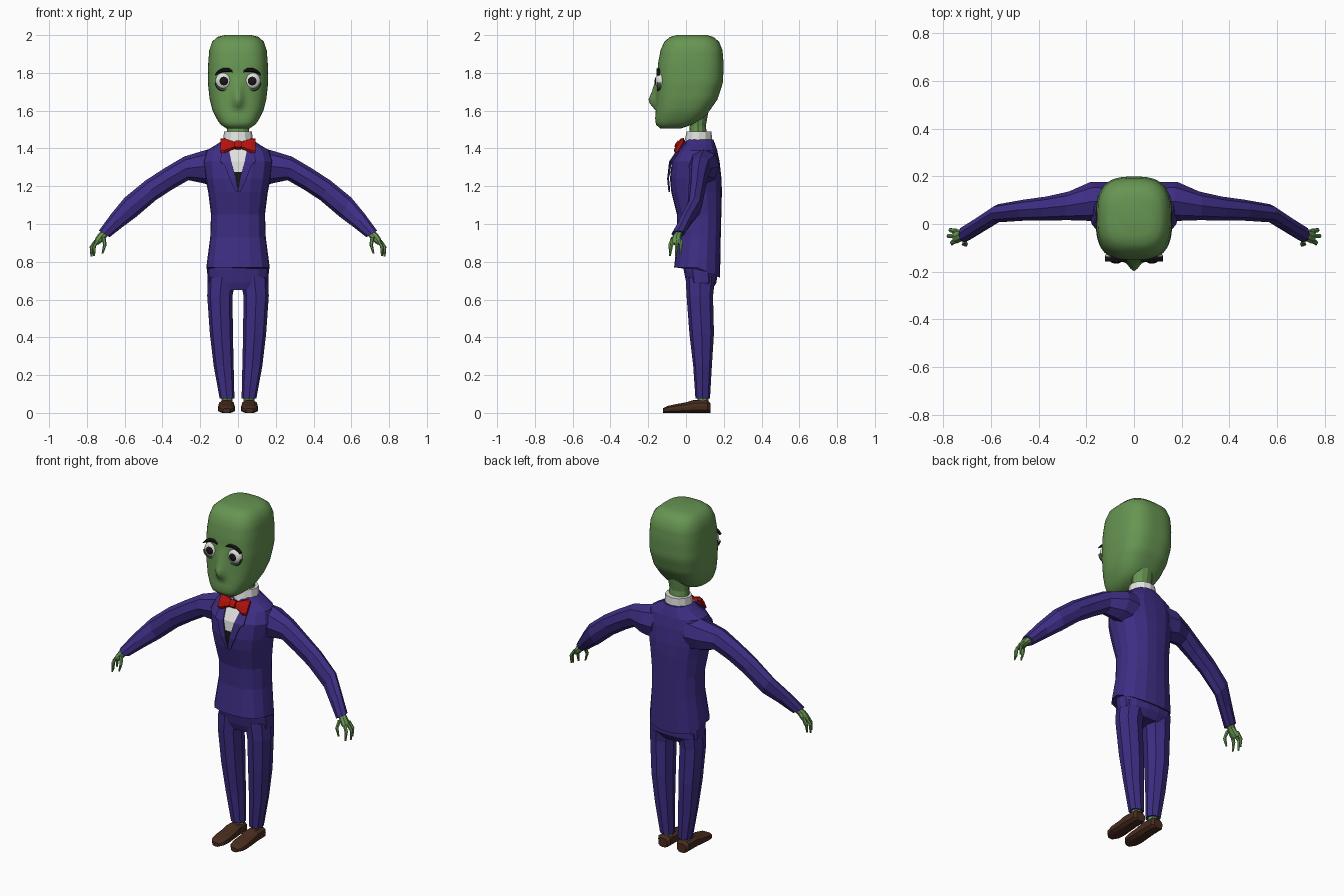
import bpy, bmesh, math
from mathutils import Vector as V

if "Cube" in bpy.data.objects:
    bpy.data.objects.remove(bpy.data.objects["Cube"])


def material(name, rgb):
    m = bpy.data.materials.new(name)
    m.diffuse_color = (*rgb, 1)
    m.use_nodes = True
    m.node_tree.nodes["Principled BSDF"].inputs["Base Color"].default_value = m.diffuse_color
    return m


GREEN = material("green skin", (0.135, 0.30, 0.085))
DARK_GREEN = material("dark green lid", (0.06, 0.11, 0.045))
PURPLE = material("purple cloth", (0.048, 0.027, 0.23))
WHITE = material("white", (0.75, 0.75, 0.73))
RED = material("red", (0.45, 0.006, 0.004))
BLACK = material("black", (0.008, 0.008, 0.01))
BROWN = material("brown leather", (0.065, 0.025, 0.013))


def finish(name, bm, mat, smooth=False):
    bmesh.ops.recalc_face_normals(bm, faces=bm.faces[:])
    me = bpy.data.meshes.new(name)
    bm.to_mesh(me)
    bm.free()
    me.materials.append(mat)
    for p in me.polygons:
        p.use_smooth = smooth
    ob = bpy.data.objects.new(name, me)
    bpy.context.collection.objects.link(ob)
    return ob


def ring(c, u, v, n=8, e=2.0):
    """Superellipse around c with half axes u and v."""
    c, u, v, pts = V(c), V(u), V(v), []
    for i in range(n):
        a = 2 * math.pi * i / n
        ca, sa = math.cos(a), math.sin(a)
        r = (abs(ca) ** e + abs(sa) ** e) ** (-1 / e)
        pts.append(c + u * ca * r + v * sa * r)
    return pts


def level(z, xc, hw, yf, yb, n=8, e=2.0):
    return ring((xc, (yf + yb) / 2, z), (hw, 0, 0), (0, (yb - yf) / 2, 0), n, e)


def loft(name, rings, mat, smooth=False):
    bm = bmesh.new()
    rows = [[bm.verts.new(p) for p in r] for r in rings]
    n = len(rows[0])
    for a, b in zip(rows, rows[1:]):
        for i in range(n):
            bm.faces.new((a[i], a[(i + 1) % n], b[(i + 1) % n], b[i]))
    bm.faces.new(rows[0])
    bm.faces.new(rows[-1])
    return finish(name, bm, mat, smooth)


def lerp_table(table, z):
    """Interpolate the rows of a table sorted by falling z."""
    if z >= table[0][0]:
        return table[0][1:]
    for a, b in zip(table, table[1:]):
        if z >= b[0]:
            t = (a[0] - z) / (a[0] - b[0])
            return [p + (q - p) * t for p, q in zip(a[1:], b[1:])]
    return table[-1][1:]


def ellipsoid(name, c, size, mat, seg=20):
    bm = bmesh.new()
    bmesh.ops.create_uvsphere(bm, u_segments=seg, v_segments=12, radius=1)
    for v in bm.verts:
        v.co = V(c) + V((v.co.x * size[0], v.co.y * size[1], v.co.z * size[2]))
    return finish(name, bm, mat, True)


# Head: rows of height, half width, front, back
HEAD = [(2.0, .07, -.05, .11), (1.99, .11, -.085, .145), (1.965, .137, -.115, .175),
        (1.92, .152, -.135, .193), (1.85, .158, -.148, .199), (1.75, .16, -.155, .196),
        (1.66, .15, -.157, .167), (1.60, .135, -.16, .125), (1.55, .11, -.164, .085),
        (1.525, .09, -.158, .03), (1.505, .06, -.135, -.03)]
NOSE = [(1.80, 0), (1.76, .008), (1.70, .025), (1.655, .043), (1.635, .032), (1.60, 0)]
heights = [2.0, 1.99, 1.98, 1.965] + [1.94 - .02 * i for i in range(20)] + [1.54, 1.525, 1.515, 1.505]
rows = []
for z in heights:
    r = level(z, 0, *lerp_table(HEAD, z), n=64, e=2.9)
    for p in r:
        if p.y < 0:
            p.y -= lerp_table(NOSE, z)[0] * math.exp(-(p.x / .026) ** 2)
    rows.append(r)
loft("head", rows, GREEN, True)
loft("neck", [level(1.60, 0, .065, .01, .12, 12), level(1.52, 0, .058, .02, .105, 12),
              level(1.44, 0, .06, .015, .115, 12)], GREEN)
loft("collar", [level(1.49, 0, .074, .003, .135, 12), level(1.42, 0, .08, -.012, .14, 12)], WHITE)

# Jacket body: rows of height, half width, front, back
BODY = [(1.447, .075, .0, .145), (1.42, .115, -.012, .155), (1.39, .165, -.035, .165),
        (1.33, .185, -.075, .178), (1.24, .172, -.085, .188), (1.17, .158, -.078, .19),
        (1.05, .143, -.048, .187), (.93, .147, -.045, .184), (.77, .168, -.063, .18)]
rows = [level(z, 0, hw, yf, yb, 16, 2.6) for z, hw, yf, yb in BODY]
for p in rows[-1]:                      # hem drops at the back
    p.z -= max(0, p.y - .06) * .45
loft("jacket_body", rows, PURPLE)


def chest(x, z):
    hw, yf, yb = lerp_table(BODY, z)
    return (yf + yb) / 2 - (yb - yf) / 2 * (1 - min(1, abs(x) / hw) ** 2.6) ** (1 / 2.6)


def plate(name, rows, lift, mat, thick=.006):
    """Thin strip lying on the chest; rows of height, left x, right x."""
    bm = bmesh.new()
    grid = [[bm.verts.new((x, chest(x, z) - lift, z)) for x in (a, (a + b) / 2, b)] for z, a, b in rows]
    for r, s in zip(grid, grid[1:]):
        for i in (0, 1):
            bm.faces.new((r[i], r[i + 1], s[i + 1], s[i]))
    ob = finish(name, bm, mat)
    mod = ob.modifiers.new("thickness", 'SOLIDIFY')
    mod.thickness, mod.offset = thick, 0


SHIRT = [(1.43, .056), (1.42, .054), (1.39, .048), (1.33, .035), (1.26, .018)]
plate("shirt_front", [(z, -x, x) for z, x in SHIRT], .005, WHITE)
plate("vest_front", [(1.275, -.022, .022), (1.24, -.014, .014), (1.18, -.003, .003)], .008, BLACK)
LAPEL = [(1.435, .052, .07), (1.42, .053, .078), (1.39, .047, .088), (1.33, .035, .092),
         (1.31, .03, .07), (1.24, .013, .045), (1.17, .0, .012)]

# Hips
loft("trouser_hips", [level(.85, 0, .145, -.03, .165, 14, 2.6), level(.75, 0, .163, -.012, .165, 14, 2.6),
                      level(.69, 0, .162, .0, .163, 14, 2.6), level(.65, 0, .14, .015, .135, 14, 2.6)], PURPLE)

# Bow tie knot
tilt = V((0, .5, .86))
flat = V((0, -.86, .5))
loft("bow_knot", [ring((x, -.038, 1.417), tilt * h, flat * .02, 8, 4)
                  for x, h in ((-.018, .018), (-.012, .023), (.012, .023), (.018, .018))], RED)

# Rows of top x, top z, bottom x, bottom z, middle y, half depth
ARM = [(.09, 1.405, .12, 1.20, .09, .085), (.17, 1.392, .19, 1.217, .095, .082),
       (.285, 1.357, .262, 1.232, .076, .06), (.39, 1.295, .345, 1.185, .065, .05),
       (.49, 1.23, .434, 1.127, .058, .044), (.60, 1.14, .54, 1.037, .045, .038),
       (.67, 1.055, .61, .985, .0, .035), (.736, .965, .68, .93, -.042, .035)]
# Rows of height, middle x, half width, front, back
LEG = [(.72, .085, .075, -.002, .155), (.62, .096, .067, .003, .143), (.42, .088, .061, .018, .148),
       (.25, .076, .053, .038, .137), (.075, .058, .039, .05, .127)]
# Rows of y, half width, top
SHOE = [(.13, .028, .052), (.115, .04, .067), (.04, .042, .068), (.0, .043, .056),
        (-.06, .046, .045), (-.1, .04, .036), (-.122, .02, .024)]
# Each finger as three points
FINGERS = [((.745, -.03, .92), (.768, -.026, .885), (.77, -.03, .838)),
           ((.75, -.05, .915), (.776, -.05, .88), (.776, -.055, .828)),
           ((.742, -.068, .915), (.762, -.078, .88), (.762, -.085, .83)),
           ((.712, -.07, .93), (.705, -.085, .89), (.717, -.085, .845))]
BROW = [(.03, 1.808, .006), (.05, 1.816, .011), (.08, 1.815, .011), (.105, 1.804, .009), (.121, 1.79, .004)]

for s, side in ((-1, "left"), (1, "right")):
    plate("lapel_" + side, [(z, s * a, s * b) for z, a, b in LAPEL], .011, PURPLE, .008)
    # Arm and hand
    loft("sleeve_" + side, [ring((s * (a + c) / 2, y, (b + d) / 2), (s * (a - c) / 2, 0, (b - d) / 2), (0, r, 0))
                            for a, b, c, d, y, r in ARM], PURPLE)
    loft("palm_" + side, [ring((s * x, y, z), (s * w, 0, w * .6), (0, d, 0))
                          for x, y, z, w, d in ((.69, -.03, .965, .018, .02), (.722, -.048, .935, .019, .023),
                                                (.74, -.052, .912, .017, .029), (.752, -.052, .895, .01, .026))], GREEN)
    for k, pts in enumerate(FINGERS):
        loft(f"finger_{side}_{k + 1}", [ring((s * x, y, z), (r, 0, 0), (0, r, 0), 6)
                                        for (x, y, z), r in zip(pts, (.011, .0095, .005))], GREEN)
    # Leg and shoe
    loft("trouser_leg_" + side, [level(z, s * x, hw, yf, yb, 8, 2.4) for z, x, hw, yf, yb in LEG], PURPLE)
    loft("ankle_" + side, [level(z, s * .058, .03, .06, .118) for z in (.12, .05)], GREEN)
    loft("shoe_" + side, [ring((s * .061, y, h / 2), (w, 0, 0), (0, 0, h / 2), 12, 3.5)
                          for y, w, h in SHOE], BROWN)
    # Bow wing
    loft("bow_wing_" + side, [ring((s * x, -.035, 1.415), tilt * h, flat * t, 8, 3)
                              for x, h, t in ((.005, .015, .012), (.035, .027, .018),
                                              (.07, .046, .017), (.093, .042, .008))], RED)
    # Eye, lower lid and brow
    ellipsoid("eye_" + side, (s * .075, -.135, 1.757), (.045, .027, .045), WHITE)
    ellipsoid("pupil_" + side, (s * .075, -.153, 1.757), (.025, .013, .025), BLACK)
    lid = []
    for k in range(11):
        a = math.pi * (1.05 + .9 * k / 10)
        d = V((math.cos(a), 0, math.sin(a)))
        w = .002 + .007 * math.sin(math.pi * k / 10)
        lid.append(ring(V((s * .075, -.142, 1.757)) + d * .046, d * w, (0, .012, 0), 6))
    loft("lower_lid_" + side, lid, DARK_GREEN)
    loft("brow_" + side, [ring((s * x, -.147, z), (0, 0, h), (0, .012, 0), 6) for x, z, h in BROW], BLACK)
